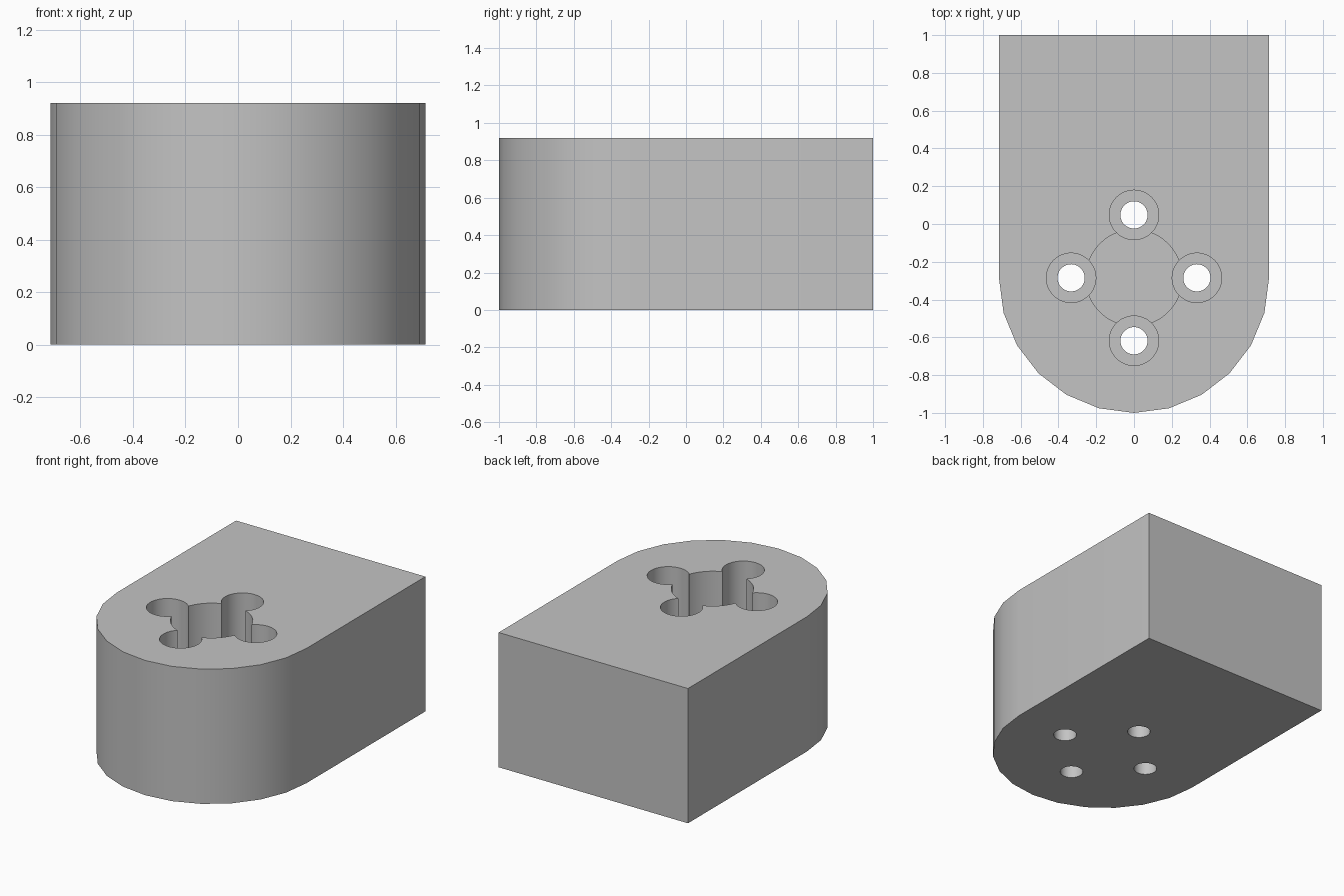
import bpy
import bmesh
from math import cos, sin, pi, radians

cube = bpy.data.objects.get("Cube")
if cube:
    bpy.data.objects.remove(cube, do_unlink=True)

HEIGHT = 0.92
RADIUS = 0.715
NOSE_Y = RADIUS - 1      # centre of the rounded end and the bolt circle
BOLT_CIRCLE = 0.333

grey = bpy.data.materials.new("plain grey")
grey.use_nodes = True
grey.diffuse_color = (0.55, 0.55, 0.55, 1)
grey.node_tree.nodes["Principled BSDF"].inputs["Base Color"].default_value = grey.diffuse_color


def prism(name, outline, bottom, top):
    """Extrude a flat outline between two heights."""
    bm = bmesh.new()
    face = bm.faces.new([bm.verts.new((x, y, bottom)) for x, y in outline])
    moved = bmesh.ops.extrude_face_region(bm, geom=[face])["geom"]
    verts = [v for v in moved if isinstance(v, bmesh.types.BMVert)]
    bmesh.ops.translate(bm, verts=verts, vec=(0, 0, top - bottom))
    bmesh.ops.recalc_face_normals(bm, faces=bm.faces)
    mesh = bpy.data.meshes.new(name)
    bm.to_mesh(mesh)
    bm.free()
    mesh.materials.append(grey)
    obj = bpy.data.objects.new(name, mesh)
    bpy.context.collection.objects.link(obj)
    return obj


def circle(x, y, radius, sides=48):
    return [(x + radius * cos(2 * pi * i / sides), y + radius * sin(2 * pi * i / sides))
            for i in range(sides)]


def cut(target, outline, bottom, top=HEIGHT + 0.1):
    """Subtract a prism from the target and discard the cutter."""
    cutter = prism("cutter", outline, bottom, top)
    cutter.hide_render = True
    mod = target.modifiers.new("cut", "BOOLEAN")
    mod.operation = "DIFFERENCE"
    mod.solver = "EXACT"
    mod.object = cutter
    bpy.context.view_layer.objects.active = target
    bpy.ops.object.modifier_apply(modifier=mod.name)
    bpy.data.objects.remove(cutter, do_unlink=True)


# Block with a square back and a faceted half-round front
outline = [(RADIUS, 1), (-RADIUS, 1)]
outline += [(-RADIUS * cos(pi * i / 12), NOSE_Y - RADIUS * sin(pi * i / 12)) for i in range(13)]
block = prism("mounting_block", outline, 0, HEIGHT)

# Central pocket
cut(block, circle(0, NOSE_Y, 0.255), 0.23)

# Four counterbored screw holes
for i in range(4):
    x = BOLT_CIRCLE * cos(i * pi / 2)
    y = NOSE_Y + BOLT_CIRCLE * sin(i * pi / 2)
    cut(block, circle(x, y, 0.131), 0.15)
    cut(block, circle(x, y, 0.072), -0.1)

# Smooth round walls, sharp rims
bpy.ops.object.select_all(action="DESELECT")
block.select_set(True)
bpy.context.view_layer.objects.active = block
bpy.ops.object.shade_smooth_by_angle(angle=radians(30))
